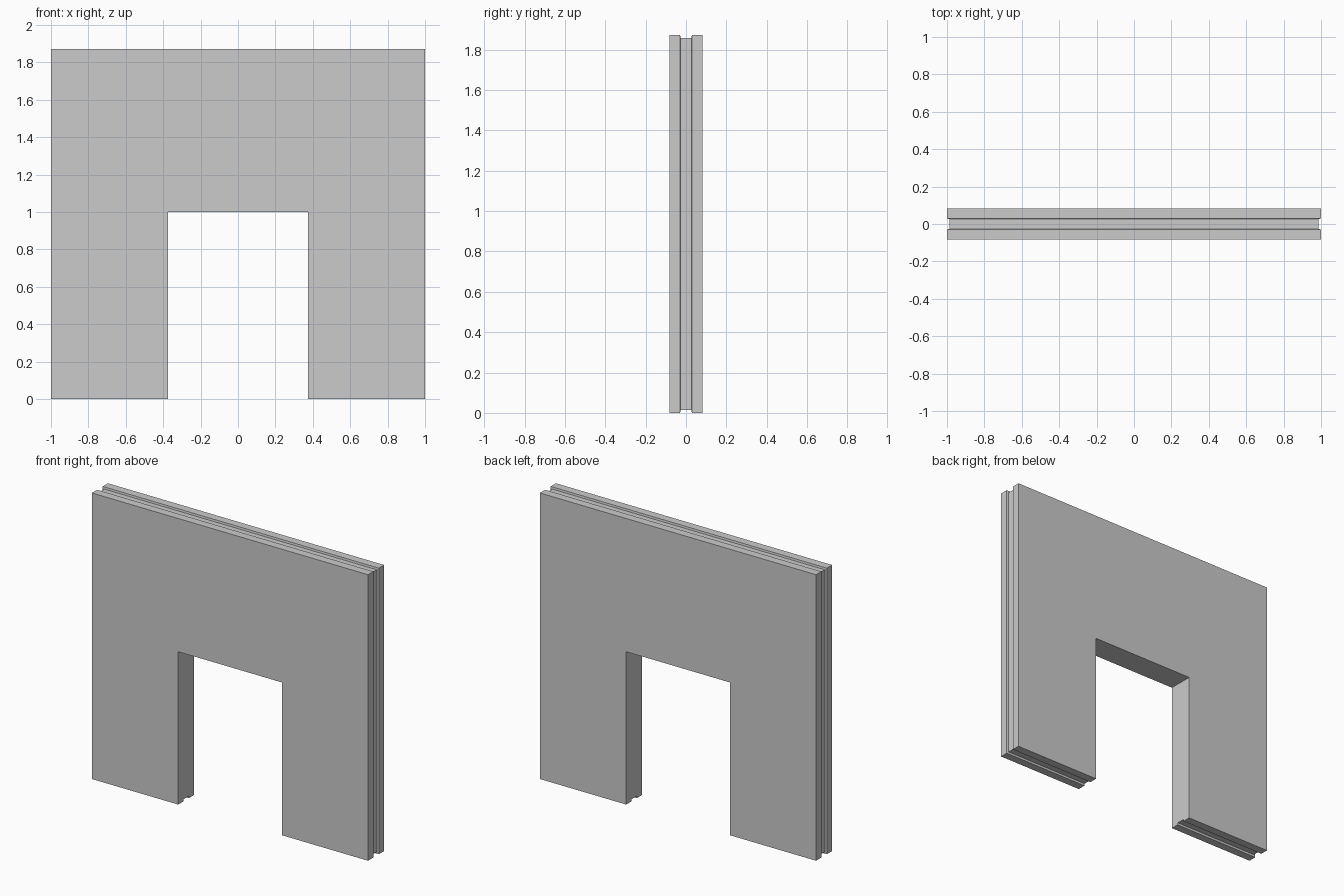
import bpy, bmesh

if "Cube" in bpy.data.objects:
    bpy.data.objects.remove(bpy.data.objects["Cube"])

HALF_W, HEIGHT = 1.0, 1.872      # wall outline
DOOR_X, DOOR_Z = 0.375, 1.0      # doorway
THICK = 0.083                    # half thickness
GROOVE, DEPTH = 0.029, 0.0135    # groove half width and depth


def outline(d):
    """Doorway wall outline, outer edges inset by d, jambs left flush."""
    w = HALF_W - d
    return [(-w, d), (-DOOR_X, d), (-DOOR_X, DOOR_Z), (DOOR_X, DOOR_Z),
            (DOOR_X, d), (w, d), (w, HEIGHT - d), (-w, HEIGHT - d)]


# Cross-section through the thickness: skin, recessed core, skin
section = [(-THICK, 0), (-GROOVE, 0), (-GROOVE + 0.002, DEPTH),
           (GROOVE - 0.002, DEPTH), (GROOVE, 0), (THICK, 0)]

bm = bmesh.new()
rings = [[bm.verts.new((x, y, z)) for x, z in outline(d)] for y, d in section]

# Edge strips joining neighbouring rings
for a, b in zip(rings, rings[1:]):
    n = len(a)
    for i in range(n):
        j = (i + 1) % n
        bm.faces.new((a[i], a[j], b[j], b[i]))

# Front and back wall faces
bm.faces.new(rings[0])
bm.faces.new(rings[-1])
bmesh.ops.recalc_face_normals(bm, faces=bm.faces[:])

mesh = bpy.data.meshes.new("doorway_wall")
bm.to_mesh(mesh)
bm.free()
bpy.context.collection.objects.link(bpy.data.objects.new("doorway_wall", mesh))
